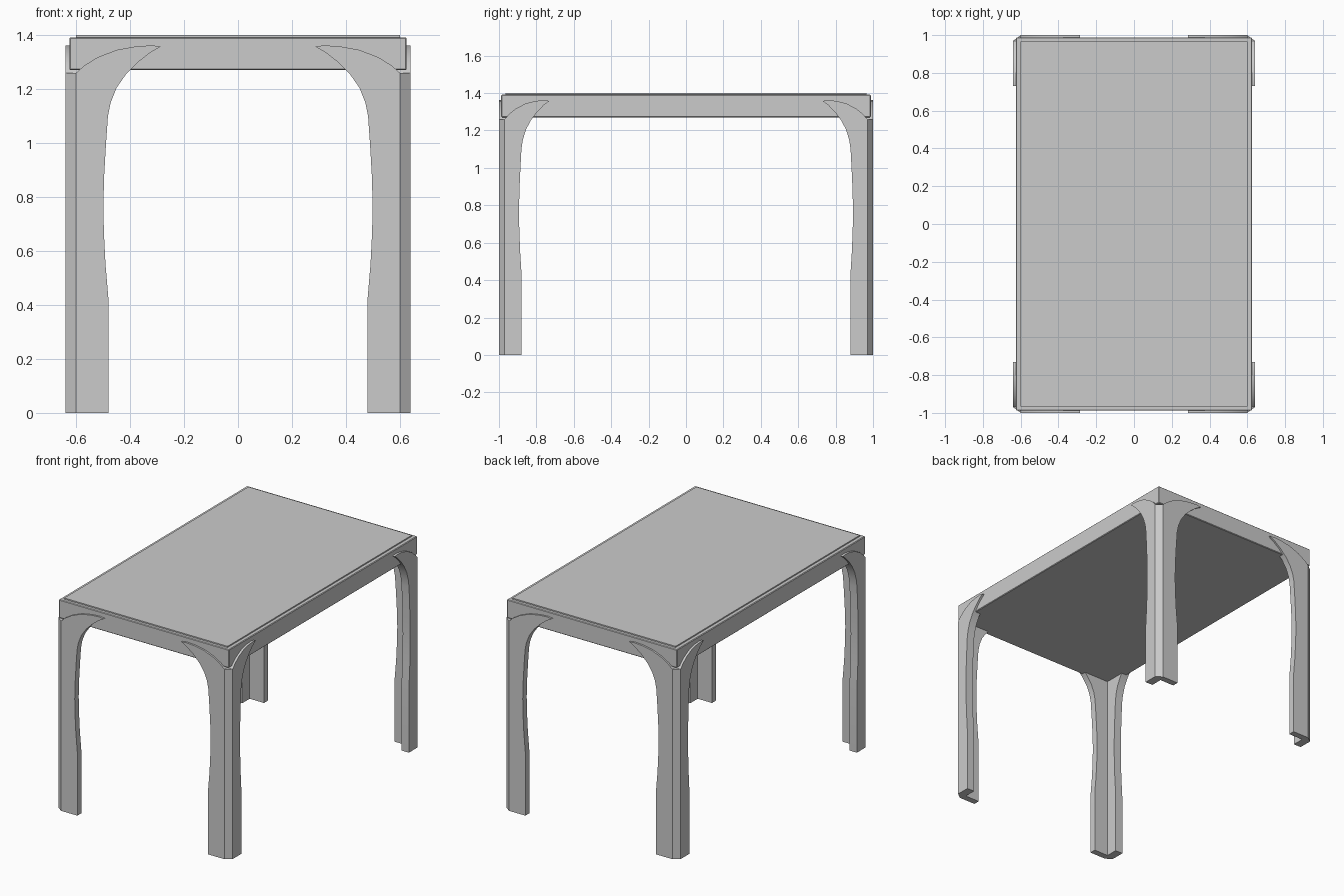
import bpy
import bmesh

cube = bpy.data.objects.get("Cube")
if cube:
    bpy.data.objects.remove(cube)

grey = bpy.data.materials.new("plain_grey")
grey.use_nodes = True
grey.diffuse_color = (0.6, 0.6, 0.6, 1)
grey.node_tree.nodes["Principled BSDF"].inputs["Base Color"].default_value = (0.6, 0.6, 0.6, 1)

HALF_X, HALF_Y = 0.64, 1.0   # outer faces of the legs
SQUASH = 0.76                # legs are narrower along y than along x
CHAMFER, THICK = 0.04, 0.055

# Outline of one leg face: (distance from the corner, height)
ARCH = [(CHAMFER, 0), (0.16, 0), (0.16, 0.42), (0.149, 0.55), (0.143, 0.67),
        (0.141, 0.77), (0.144, 0.88), (0.151, 1.0), (0.158, 1.1), (0.168, 1.15),
        (0.19, 1.205), (0.225, 1.255), (0.27, 1.3), (0.315, 1.335), (0.355, 1.358),
        (0.32, 1.362), (0.26, 1.358), (0.19, 1.345), (0.12, 1.318),
        (0.07, 1.287), (CHAMFER, 1.26)]


def finish(name, bm, smooth=False):
    bmesh.ops.recalc_face_normals(bm, faces=bm.faces)
    mesh = bpy.data.meshes.new(name)
    bm.to_mesh(mesh)
    bm.free()
    obj = bpy.data.objects.new(name, mesh)
    mesh.materials.append(grey)
    bpy.context.collection.objects.link(obj)
    if smooth:
        bpy.ops.object.select_all(action='DESELECT')
        obj.select_set(True)
        bpy.context.view_layer.objects.active = obj
        bpy.ops.object.shade_smooth_by_angle(angle=0.5)
    return obj


def box(name, hx, hy, z0, z1):
    bm = bmesh.new()
    bmesh.ops.create_cube(bm, size=2)
    for v in bm.verts:
        v.co = (v.co.x * hx, v.co.y * hy, z1 if v.co.z > 0 else z0)
    return finish(name, bm)


def prism(bm, points, offset):
    face = bm.faces.new([bm.verts.new(p) for p in points])
    new = bmesh.ops.extrude_face_region(bm, geom=[face], use_keep_orig=True)["geom"]
    bmesh.ops.translate(bm, vec=offset, verts=[g for g in new if isinstance(g, bmesh.types.BMVert)])


def leg(name, sx, sy):
    bm = bmesh.new()
    # Two arched plates meeting at the corner, joined by a chamfer wedge
    prism(bm, [(u, 0, z) for u, z in ARCH], (0, THICK, 0))
    prism(bm, [(0, u, z) for u, z in ARCH], (THICK, 0, 0))
    prism(bm, [(CHAMFER, 0, 0), (0, CHAMFER, 0), (CHAMFER, CHAMFER, 0)], (0, 0, 1.26))
    # Place the corner on its side of the table
    for v in bm.verts:
        v.co = (sx * (HALF_X - v.co.x), sy * (HALF_Y - SQUASH * v.co.y), v.co.z)
    finish(name, bm, smooth=True)


# Table top: thick slab with a slightly raised panel
slab = box("table_slab", 0.625, 0.988, 1.27, 1.392)
bevel = slab.modifiers.new("soft_edge", 'BEVEL')
bevel.width = 0.004
bevel.segments = 1
box("top_panel", 0.6, 0.966, 1.38, 1.4)

for sy, end in ((-1, "front"), (1, "back")):
    for sx, side in ((1, "left"), (-1, "right")):
        leg(f"{end}_{side}_leg", sx, sy)
